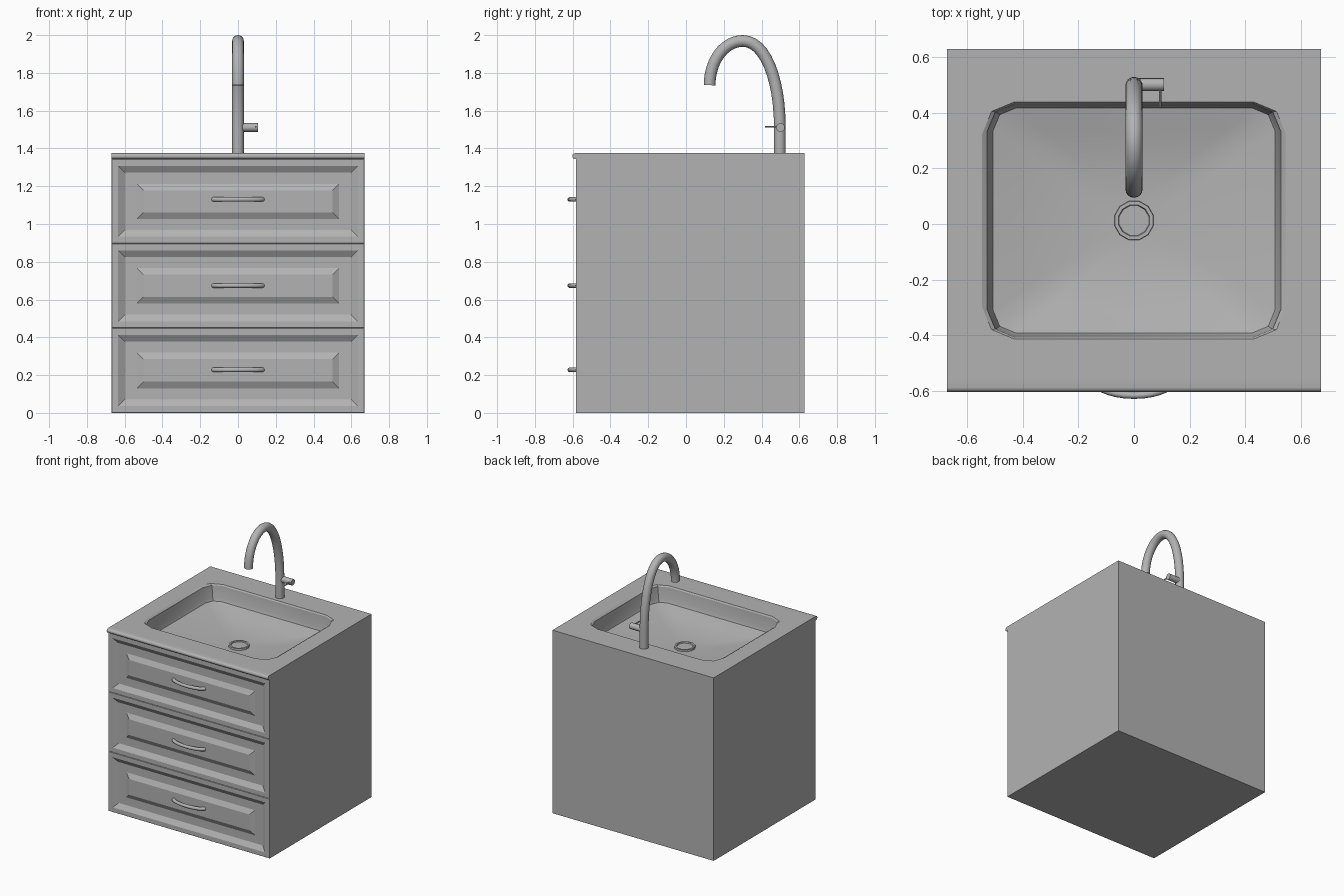
import bpy, bmesh, math

if "Cube" in bpy.data.objects:
    bpy.data.objects.remove(bpy.data.objects["Cube"])

W, BACK, FRONT, TOP = 0.67, 0.628, -0.583, 1.375
INNER = -0.55          # body front plane behind the drawer fronts
BASIN_Y = 0.0125

grey = bpy.data.materials.new("mid_grey")
grey.diffuse_color = (0.45, 0.45, 0.45, 1)
grey.use_nodes = True
grey.node_tree.nodes["Principled BSDF"].inputs["Base Color"].default_value = grey.diffuse_color


def finish(name, bm, smooth=None):
    bmesh.ops.recalc_face_normals(bm, faces=bm.faces)
    me = bpy.data.meshes.new(name)
    bm.to_mesh(me)
    bm.free()
    me.materials.clear()
    me.materials.append(grey)
    ob = bpy.data.objects.new(name, me)
    bpy.context.collection.objects.link(ob)
    if smooth:
        bpy.ops.object.select_all(action='DESELECT')
        ob.select_set(True)
        bpy.context.view_layer.objects.active = ob
        bpy.ops.object.shade_smooth_by_angle(angle=math.radians(smooth))
    return ob


def loft(bm, loops, cap_start=False, cap_end=False):
    """Skin a list of closed point loops with quads."""
    rings = [[bm.verts.new(p) for p in loop] for loop in loops]
    n = len(rings[0])
    for a, b in zip(rings, rings[1:]):
        for i in range(n):
            j = (i + 1) % n
            bm.faces.new((a[i], a[j], b[j], b[i]))
    if cap_start:
        bm.faces.new(rings[0])
    if cap_end:
        bm.faces.new(rings[-1])
    return rings


def ring_edges(bm, ring):
    return [bm.edges.get((ring[i], ring[(i + 1) % len(ring)])) for i in range(len(ring))]


def rounded_rect(hx, hy, r, z, seg=2):
    pts = []
    for k, (sx, sy) in enumerate([(1, 1), (-1, 1), (-1, -1), (1, -1)]):
        for s in range(seg + 1):
            a = math.pi / 2 * (k + s / seg)
            pts.append((sx * (hx - r) + r * math.cos(a),
                        BASIN_Y + sy * (hy - r) + r * math.sin(a), z))
    return pts


def circle(r, z, n=12):
    return [(r * math.cos(math.radians(15 + 360 * i / n)),
             BASIN_Y + r * math.sin(math.radians(15 + 360 * i / n)), z) for i in range(n)]


def tube(name, pts, r, sides):
    """Round tube along a planar or straight path of points."""
    cu = bpy.data.curves.new(name, 'CURVE')
    cu.dimensions = '3D'
    cu.bevel_depth = r
    cu.bevel_resolution = sides // 2 - 2
    cu.use_fill_caps = True
    sp = cu.splines.new('POLY')
    sp.points.add(len(pts) - 1)
    for p, co in zip(sp.points, pts):
        p.co = (*co, 1)
    tmp = bpy.data.objects.new(name + "_path", cu)
    bpy.context.collection.objects.link(tmp)
    bpy.context.view_layer.update()
    me = bpy.data.meshes.new_from_object(tmp.evaluated_get(bpy.context.evaluated_depsgraph_get()))
    bpy.data.objects.remove(tmp)
    bm = bmesh.new()
    bm.from_mesh(me)
    bmesh.ops.remove_doubles(bm, verts=bm.verts, dist=1e-5)
    for f in bm.faces:
        f.material_index = 0
    return finish(name, bm, 40)


# Cabinet body with counter top and sunken basin as one shell
bm = bmesh.new()
rect = [(-W, INNER), (W, INNER), (W, BACK), (-W, BACK)]
walls = loft(bm, [[(x, y, z) for x, y in rect] for z in (0, TOP)], cap_start=True)
loops = [rounded_rect(.545, .425, .115, TOP), rounded_rect(.527, .419, .10, 1.365),
         rounded_rect(.515, .411, .09, 1.28), rounded_rect(.505, .403, .08, 1.255)]
edge, hole = loops[-1], circle(.07, 1.19)
for t in (.75, .5, .25, 0):
    loops.append([(h[0] + (e[0] - h[0]) * t, h[1] + (e[1] - h[1]) * t, 1.19 + .065 * t ** 1.8)
                  for e, h in zip(edge, hole)])
basin = loft(bm, loops, cap_end=True)
bmesh.ops.triangle_fill(bm, use_beauty=True, normal=(0, 0, 1),
                        edges=ring_edges(bm, walls[-1]) + ring_edges(bm, basin[0]))
finish("cabinet_with_basin", bm, 25)

# Drain ring and plug
bm = bmesh.new()
loft(bm, [circle(.073, 1.185), circle(.071, 1.203), circle(.058, 1.203), circle(.055, 1.196)],
     cap_start=True, cap_end=True)
finish("drain", bm)

# Rounded front nose of the counter
bm = bmesh.new()
zc, r = 1.359, 0.016
profile = [(INNER, TOP)]
for i in range(9):
    a = math.pi / 2 + math.pi * i / 8
    profile.append((-0.586 + r * math.cos(a), zc + r * math.sin(a)))
profile.append((INNER, zc - r))
loft(bm, [[(x, y, z) for y, z in profile] for x in (-W, W)], True, True)
finish("counter_nose", bm, 35)


# Drawer fronts with a recessed frame and raised centre panel, plus bowed pulls
def drawer(index, z0, z1, pull_z):
    bm = bmesh.new()
    steps = [(0, INNER), (0, FRONT + .003), (.002, FRONT), (.036, FRONT),
             (.071, FRONT + .022), (.135, FRONT + .022), (.17, FRONT + .004)]
    loops = []
    for d, y in steps:
        dz = d if d < .1 else d - .005
        x = W - d
        loops.append([(-x, y, z0 + dz), (x, y, z0 + dz), (x, y, z1 - dz), (-x, y, z1 - dz)])
    loft(bm, loops, True, True)
    finish(f"drawer_front_{index}", bm)
    pts = [(-.13 * math.cos(math.pi * i / 12), -.577 - .038 * math.sin(math.pi * i / 12) ** 1.3,
            pull_z) for i in range(13)]
    tube(f"drawer_pull_{index}", pts, .0125, 10)


drawer(1, 0.0, .449, .228)
drawer(2, .449, .897, .674)
drawer(3, .897, 1.343, 1.13)

# Gooseneck faucet: tall back curve, shorter front curve
path = [(0, .497, 1.37)]
for i in range(13):
    a = math.pi / 2 * i / 12
    c, s = max(math.cos(a), 0) ** .94, math.sin(a) ** .94
    path.append((0, .30 + .197 * c, 1.50 + .469 * s))
for i in range(1, 13):
    a = math.pi / 2 * (1 + i / 12)
    path.append((0, .30 + .175 * math.cos(a), 1.735 + .234 * math.sin(a)))
tube("faucet", path, .031, 16)

# Side valve and thin lever
tube("faucet_valve", [(0, .50, 1.511), (.107, .50, 1.511)], .023, 16)
tube("faucet_lever", [(.094, .50, 1.515), (.094, .418, 1.515)], .005, 8)
